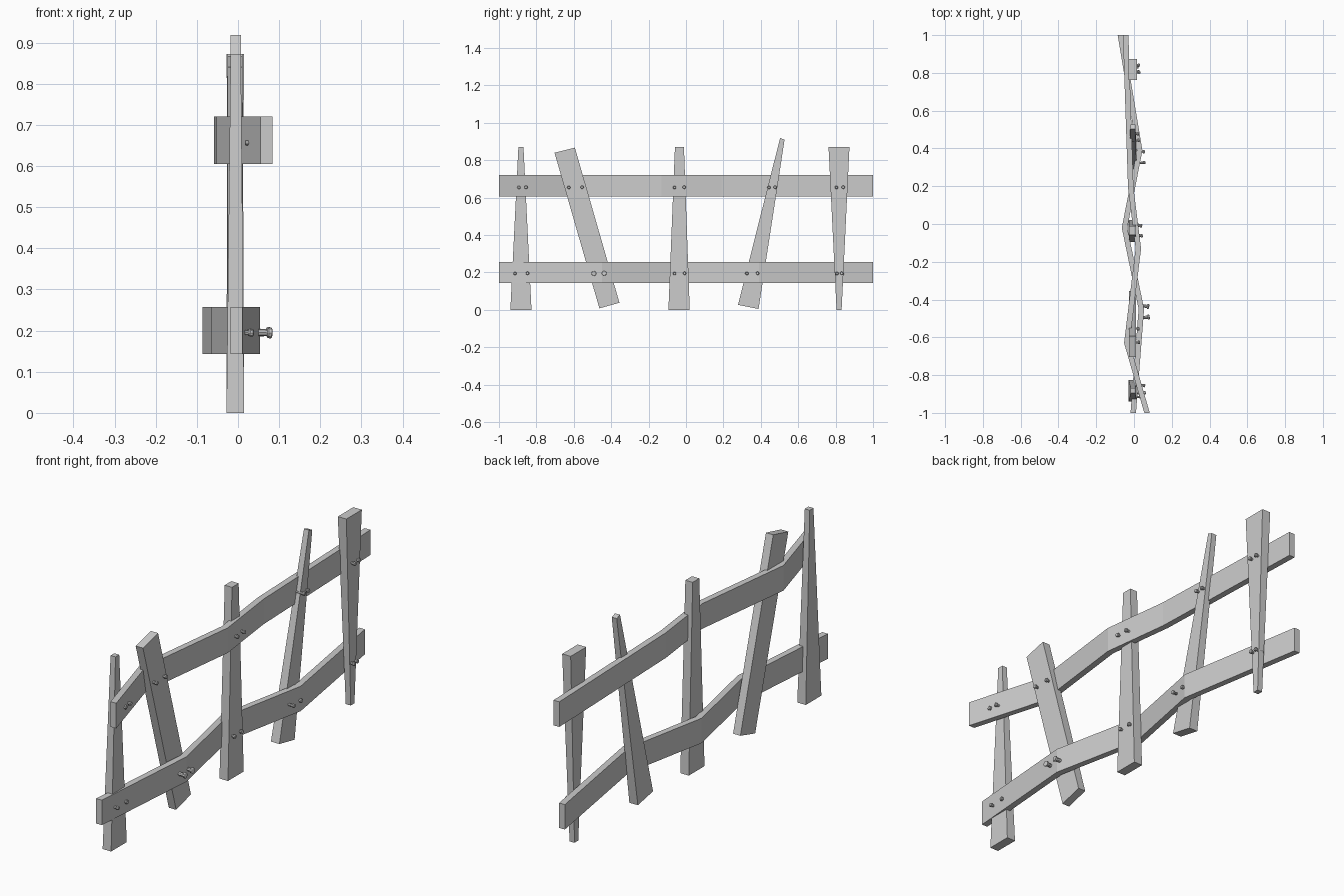
import bpy, bmesh, math
from mathutils import Matrix, Vector

if "Cube" in bpy.data.objects:
    bpy.data.objects.remove(bpy.data.objects["Cube"])


def make_object(name, bm):
    bmesh.ops.recalc_face_normals(bm, faces=bm.faces)
    mesh = bpy.data.meshes.new(name)
    bm.to_mesh(mesh)
    bm.free()
    bpy.context.collection.objects.link(bpy.data.objects.new(name, mesh))


def loft(name, rings):
    """Skin a run of matching rings and cap both ends."""
    bm = bmesh.new()
    loops = [[bm.verts.new(p) for p in r] for r in rings]
    n = len(loops[0])
    for a, b in zip(loops, loops[1:]):
        for i in range(n):
            j = (i + 1) % n
            bm.faces.new((a[i], a[j], b[j], b[i]))
    bm.faces.new(loops[0])
    bm.faces.new(loops[-1])
    make_object(name, bm)


# Rails: boards bent in plan so they weave between the pickets
def rail(name, path, z0, z1, t=0.0145):
    loft(name, [[(x - t, y, z0), (x + t, y, z0), (x + t, y, z1), (x - t, y, z1)]
                for y, x in path])


rail("upper_rail", [(-1, 0.069), (-0.63, -0.038), (-0.13, 0.023),
                    (0.19, -0.017), (1, -0.044)], 0.605, 0.72)
rail("lower_rail", [(-1, -0.004), (-0.45, 0.039), (-0.02, -0.05),
                    (0.39, 0.03), (1, -0.072)], 0.143, 0.257)

# Pickets: tapered boards, wide ends are also thicker
WIDE, MID, THIN = (-0.028, 0.015), (-0.026, 0.011), (-0.018, 0.007)
pickets = [
    ((-0.939, 0), (-0.826, 0), WIDE, (-0.896, 0.872), (-0.869, 0.872), THIN),
    ((-0.463, 0.008), (-0.356, 0.038), MID, (-0.703, 0.84), (-0.594, 0.867), MID),
    ((-0.094, 0), (0.02, 0), WIDE, (-0.059, 0.872), (-0.011, 0.872), MID),
    ((0.278, 0.027), (0.388, 0.005), WIDE, (0.503, 0.918), (0.527, 0.91), THIN),
    ((0.805, 0), (0.832, 0), THIN, (0.762, 0.872), (0.874, 0.872), WIDE),
]
for k, (a, b, xb, c, d, xt) in enumerate(pickets, 1):
    loft(f"picket_{k}", [
        [(x[0], *p), (x[1], *p), (x[1], *q), (x[0], *q)]
        for p, q, x in ((a, b, xb), (c, d, xt))])


# Nails: short shafts with a wider head, sticking out on the +x side
def nail(name, y, z, tip, r, tilt):
    rot = Matrix.Rotation(tilt, 3, 'Z') @ Matrix.Rotation(tilt * 0.5, 3, 'Y')
    origin = Vector((tip, y, z))
    rings = []
    for x, rad in ((-0.045, 0.65), (-0.012, 0.65), (-0.009, 1), (-0.002, 1), (0, 0.75)):
        rings.append([origin + rot @ Vector((x, r * rad * math.cos(i * math.pi / 4),
                                             r * rad * math.sin(i * math.pi / 4)))
                      for i in range(8)])
    loft(name, rings)


S = 0.009
nail_pairs = [  # y, y, z, tip x, head radius
    (-0.893, -0.856, 0.655, 0.062, S), (-0.626, -0.556, 0.655, 0.032, S),
    (-0.061, -0.010, 0.655, 0.046, S), (0.444, 0.476, 0.655, 0.030, S),
    (0.805, 0.840, 0.655, 0.033, S), (-0.914, -0.848, 0.195, 0.038, S),
    (-0.492, -0.438, 0.195, 0.083, 0.013), (-0.061, -0.008, 0.195, 0.032, S),
    (0.326, 0.382, 0.195, 0.060, S), (0.807, 0.832, 0.195, 0.028, S),
]
for k, (y0, y1, z, tip, r) in enumerate(nail_pairs, 1):
    nail(f"nail_{k}_left", y0, z - 0.001, tip, r, 0.1)
    nail(f"nail_{k}_right", y1, z + 0.001, tip - 0.003, r, -0.15)
